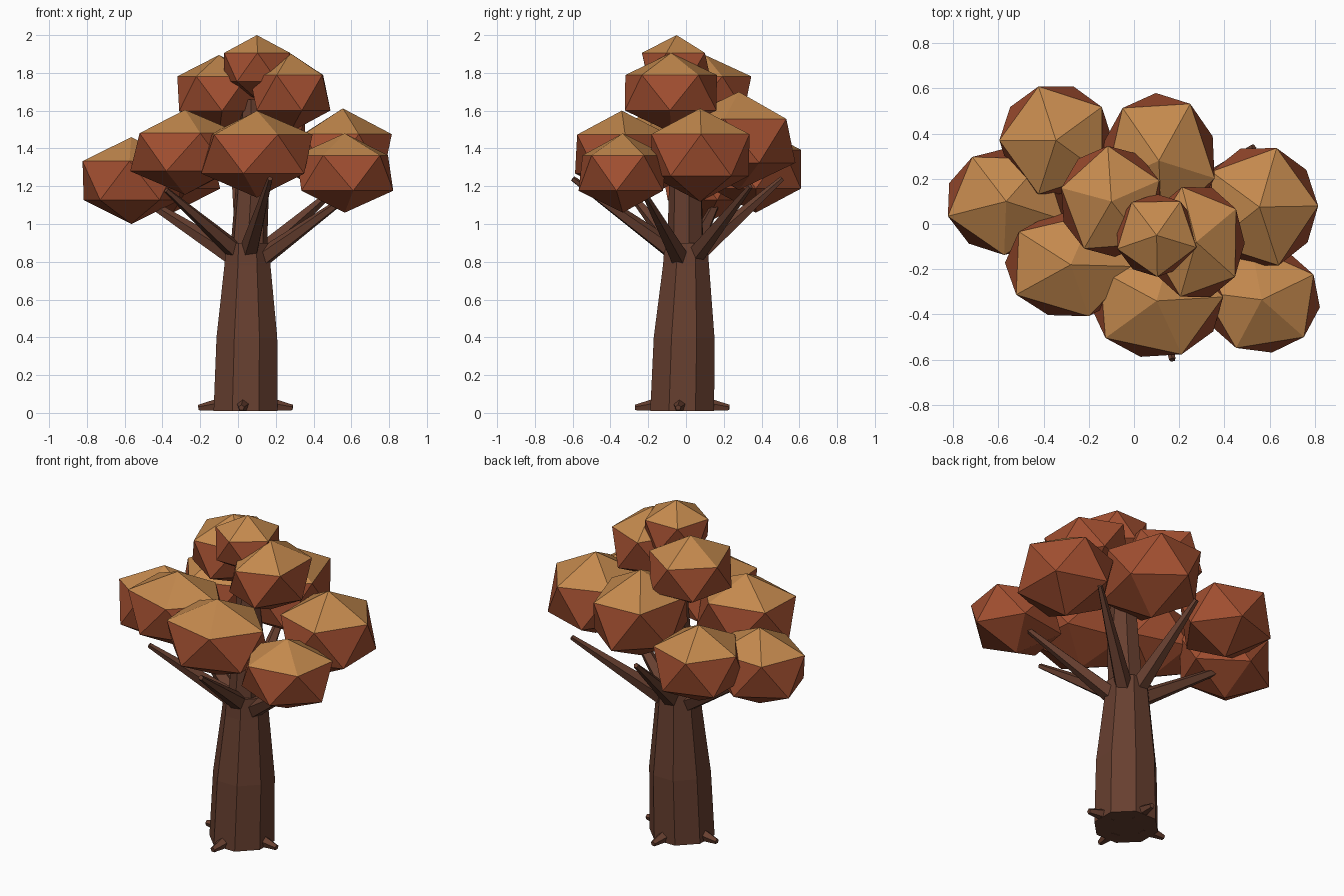
import bpy, bmesh
from math import cos, sin, radians
from mathutils import Vector, Matrix

if "Cube" in bpy.data.objects:
    bpy.data.objects.remove(bpy.data.objects["Cube"])


def material(name, color):
    m = bpy.data.materials.new(name)
    m.diffuse_color = (*color, 1)
    m.use_nodes = True
    m.node_tree.nodes["Principled BSDF"].inputs["Base Color"].default_value = m.diffuse_color
    return m


BARK = material("bark", (0.135, 0.05, 0.029))
TOP_LEAF = material("leaf_top", (0.55, 0.25, 0.075))
LEAF = material("leaf_side", (0.36, 0.078, 0.03))


def finish(name, bm, mats):
    bmesh.ops.recalc_face_normals(bm, faces=bm.faces)
    mesh = bpy.data.meshes.new(name)
    bm.to_mesh(mesh)
    bm.free()
    for m in mats:
        mesh.materials.append(m)
    ob = bpy.data.objects.new(name, mesh)
    bpy.context.collection.objects.link(ob)
    return ob


def stacked(name, rings, sides, phase=0):
    """Loft of horizontal polygon rings given as (x, y, z, radius)."""
    bm = bmesh.new()
    loops = []
    for x, y, z, r in rings:
        angles = [radians(phase + 360 * i / sides) for i in range(sides)]
        loops.append([bm.verts.new((x + r * cos(a), y + r * sin(a), z)) for a in angles])
    for a, b in zip(loops, loops[1:]):
        for i in range(sides):
            j = (i + 1) % sides
            bm.faces.new((a[i], a[j], b[j], b[i]))
    bm.faces.new(loops[0])
    bm.faces.new(loops[-1])
    return finish(name, bm, [BARK])


def limb(name, start, end, r1, r2, sides=5):
    """Tapered stick between two points."""
    start, end = Vector(start), Vector(end)
    d = end - start
    bm = bmesh.new()
    rot = d.to_track_quat('Z', 'Y').to_matrix().to_4x4()
    bmesh.ops.create_cone(bm, cap_ends=True, segments=sides, radius1=r1, radius2=r2,
                          depth=d.length,
                          matrix=Matrix.Translation((start + end) / 2) @ rot)
    return finish(name, bm, [BARK])


def leaf_clump(name, center, radii, phase):
    """Squashed icosahedron with a lighter cap of five faces."""
    bm = bmesh.new()
    mat = (Matrix.Translation(center) @ Matrix.Diagonal((*radii, 1))
           @ Matrix.Rotation(radians(phase), 4, 'Z'))
    bmesh.ops.create_icosphere(bm, subdivisions=1, radius=1, matrix=mat)
    top = max(bm.verts, key=lambda v: v.co.z)
    for f in bm.faces:
        f.material_index = 0 if top in f.verts else 1
    return finish(name, bm, [TOP_LEAF, LEAF])


# Trunk and the thinner leader running up into the crown
stacked("trunk", [(0.04, -0.02, 0.01, 0.183), (0.047, -0.01, 0.4, 0.174),
                  (0.05, 0, 0.78, 0.132), (0.05, 0, 0.9, 0.122)], 8, 22.5)
stacked("leader", [(0.055, 0, 0.85, 0.1), (0.075, 0, 1.2, 0.09), (0.07, 0, 1.66, 0.05)], 7, 10)

# Roots
base = Vector((0.04, -0.02, 0))
for i in range(4):
    a = radians(-95 + 90 * i)
    d = Vector((cos(a), sin(a), 0))
    limb(f"root_{i + 1}", base + d * 0.1 + Vector((0, 0, 0.045)),
         base + d * 0.25 + Vector((0, 0, 0.027)), 0.045, 0.016)

# Branches: tip position and height of the foot
for i, (x, y, z, foot) in enumerate([(0.17, -0.6, 1.24, 0.85), (0.60, -0.22, 1.16, 0.80),
                                     (0.53, 0.34, 1.20, 0.82), (-0.02, 0.51, 1.24, 0.84),
                                     (-0.56, 0.19, 1.17, 0.82), (-0.38, -0.31, 1.18, 0.85)]):
    d = Vector((x - 0.045, y, 0)).normalized() * 0.06
    limb(f"branch_{i + 1}", (0.045 + d.x, d.y, foot), (x, y, z), 0.054, 0.015)

# Leaf clumps: center, radii, turn
CLUMPS = [
    ("crown", (0.10, -0.05, 1.83), (0.205, 0.205, 0.17), 55),
    ("upper_right", (0.275, -0.08, 1.695), (0.24, 0.285, 0.21), 35),
    ("upper_left", (-0.10, 0.10, 1.69), (0.255, 0.275, 0.205), 22),
    ("front_left", (-0.28, -0.18, 1.38), (0.325, 0.265, 0.225), 358),
    ("front_middle", (0.1, -0.34, 1.37), (0.33, 0.285, 0.23), 4),
    ("front_right", (0.565, -0.335, 1.27), (0.29, 0.265, 0.21), 28),
    ("right", (0.555, 0.075, 1.365), (0.29, 0.305, 0.247), 1),
    ("back_middle", (0.11, 0.28, 1.44), (0.285, 0.335, 0.26), -15),
    ("back_left", (-0.345, 0.37, 1.29), (0.28, 0.28, 0.23), 36),
    ("left", (-0.565, 0.1, 1.23), (0.30, 0.265, 0.23), 52),
]
for name, c, r, ph in CLUMPS:
    leaf_clump("leaves_" + name, c, r, ph)
